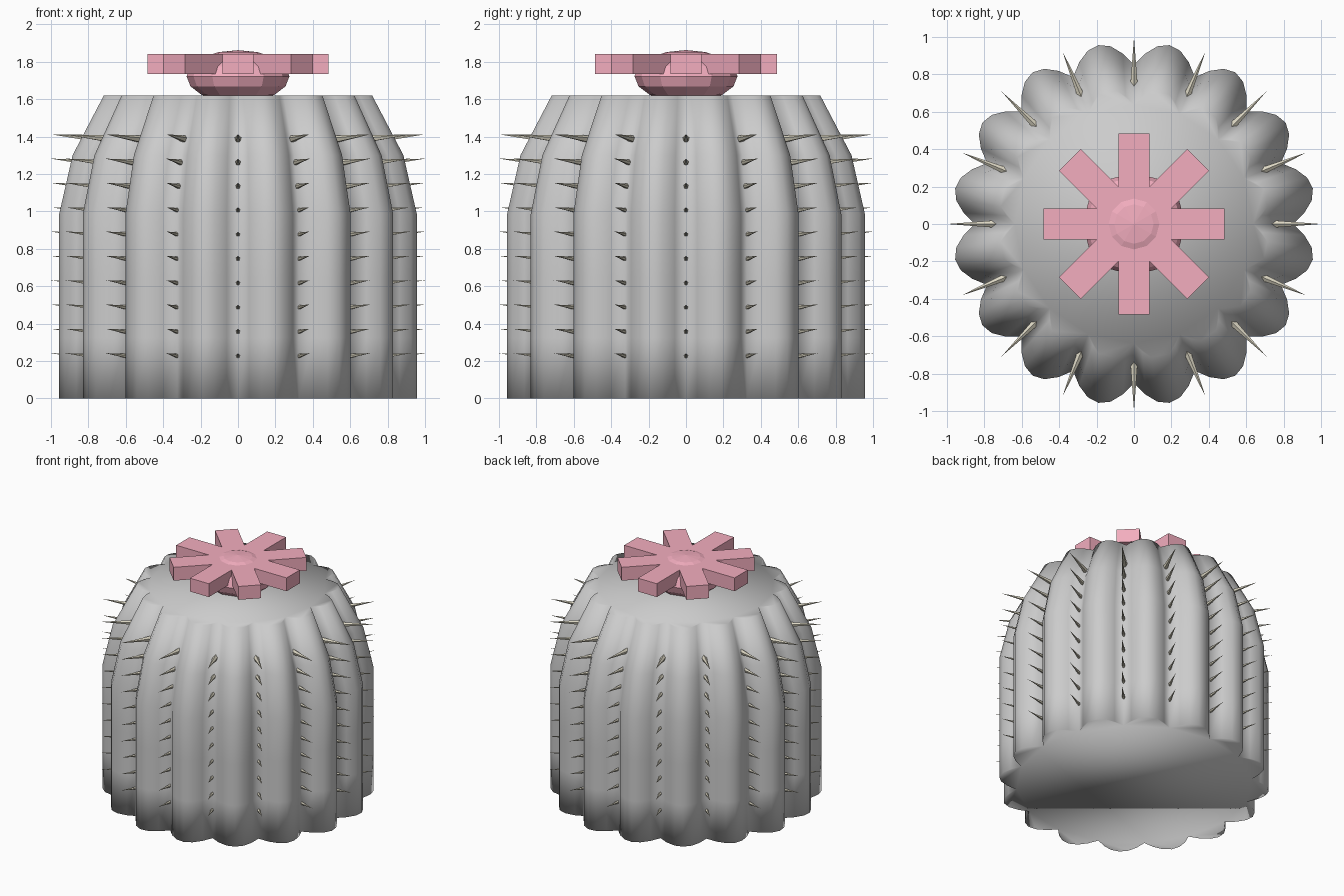
import bpy, bmesh, math
from mathutils import Matrix, Vector

if "Cube" in bpy.data.objects:
    bpy.data.objects.remove(bpy.data.objects["Cube"])


def material(name, color):
    m = bpy.data.materials.new(name)
    m.diffuse_color = (*color, 1)
    m.use_nodes = True
    m.node_tree.nodes["Principled BSDF"].inputs["Base Color"].default_value = m.diffuse_color
    return m


def finish(bm, name, mat=None, smooth=False):
    bmesh.ops.recalc_face_normals(bm, faces=bm.faces)
    for f in bm.faces:
        f.smooth = smooth
    me = bpy.data.meshes.new(name)
    bm.to_mesh(me)
    bm.free()
    ob = bpy.data.objects.new(name, me)
    bpy.context.collection.objects.link(ob)
    if mat:
        me.materials.append(mat)
    return ob


pink = material("pink", (0.9, 0.42, 0.52))
beige = material("beige", (0.72, 0.68, 0.55))

# Ribbed body: 16 lobes, 6 segments per lobe, tapering towards the top
RIBS, SEG = 16, 96
profile = [(0, 1), (0.325, 1), (0.65, 1), (0.985, 1), (1.3, 0.925), (1.62, 0.75)]
bm = bmesh.new()
rings = []
for z, s in profile:
    ring = []
    for i in range(SEG):
        a = 2 * math.pi * i / SEG
        r = s * (0.85 + 0.125 * abs(math.sin(a * RIBS / 2)))
        ring.append(bm.verts.new((r * math.cos(a), r * math.sin(a), z)))
    rings.append(ring)
for lo, hi in zip(rings, rings[1:]):
    for i in range(SEG):
        j = (i + 1) % SEG
        bm.faces.new((lo[i], lo[j], hi[j], hi[i]))
bm.faces.new(rings[0][::-1])
bm.faces.new(rings[-1])
finish(bm, "cactus_body", smooth=True)

# Spines: ten rows, one in every groove, pointing out and slightly up
bm = bmesh.new()
for row in range(10):
    z = 0.215 + 0.13 * row
    for k in range(RIBS):
        a = 2 * math.pi * k / RIBS
        out = Vector((math.cos(a), math.sin(a), 0))
        base = out * 0.735 + Vector((0, 0, z))
        tip = out + Vector((0, 0, z + 0.027))
        d = tip - base
        mat = Matrix.Translation((base + tip) / 2) @ d.to_track_quat('Z', 'Y').to_matrix().to_4x4()
        bmesh.ops.create_cone(bm, cap_ends=True, segments=5, radius1=0.021,
                              radius2=0, depth=d.length, matrix=mat)
finish(bm, "spines", beige)

# Flower centre: squashed faceted ball sunk into the top
bm = bmesh.new()
bmesh.ops.create_uvsphere(bm, u_segments=12, v_segments=8, radius=1,
                          matrix=Matrix.Translation((0, 0, 1.722)) @ Matrix.Diagonal((0.275, 0.275, 0.14, 1)))
finish(bm, "flower_centre", pink)

# Petals: eight flat blocks around the centre
for k in range(8):
    bm = bmesh.new()
    bmesh.ops.create_cube(bm, size=1, matrix=Matrix.Rotation(k * math.pi / 4, 4, 'Z')
                          @ Matrix.Translation((0.295, 0, 1.788))
                          @ Matrix.Diagonal((0.38, 0.166, 0.106, 1)))
    finish(bm, f"petal_{k + 1}", pink)
